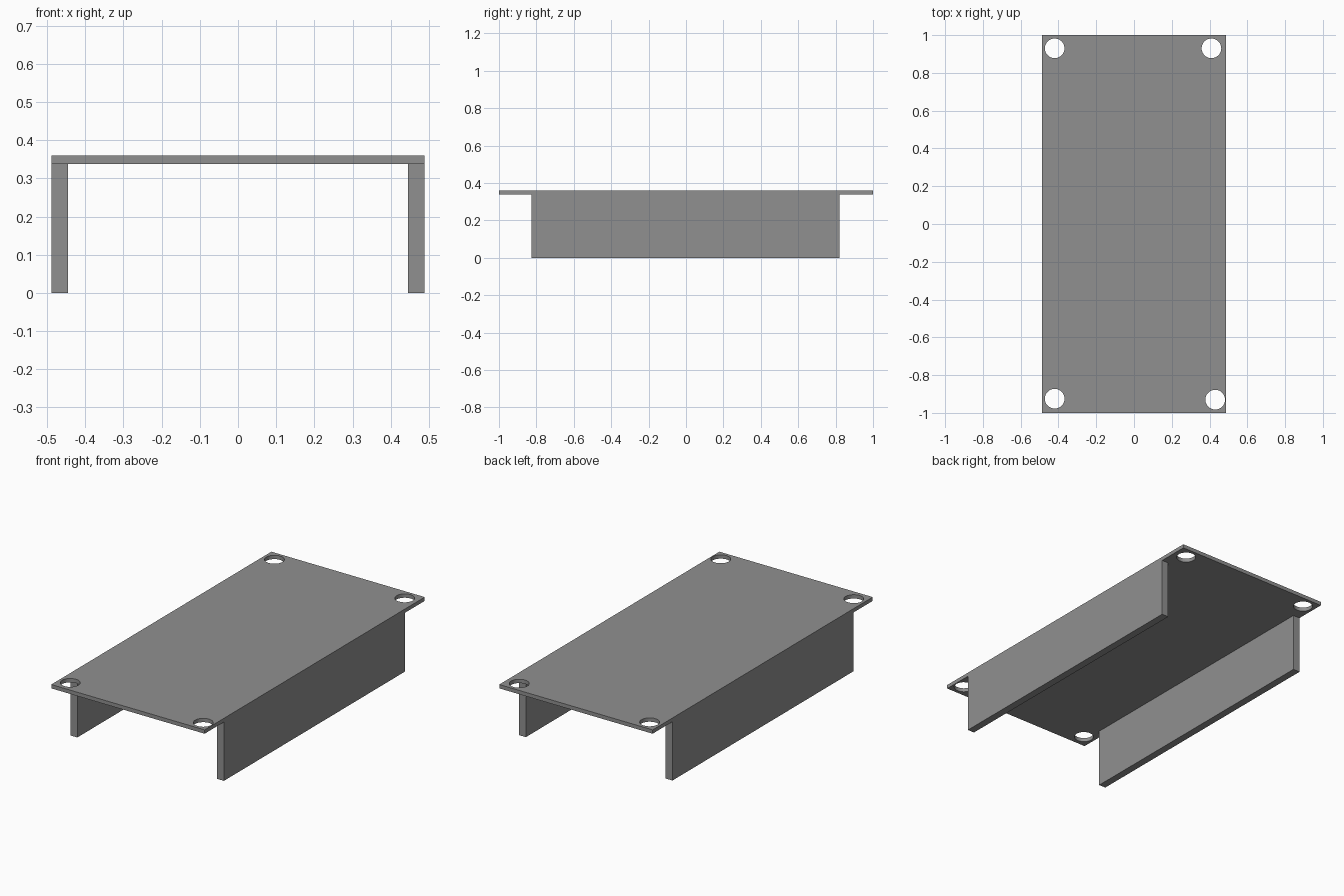
import bpy

if "Cube" in bpy.data.objects:
    bpy.data.objects.remove(bpy.data.objects["Cube"])

grey = bpy.data.materials.new("plain grey")
grey.diffuse_color = (0.28, 0.28, 0.28, 1)
grey.use_nodes = True
grey.node_tree.nodes["Principled BSDF"].inputs["Base Color"].default_value = grey.diffuse_color


def box(name, lo, hi):
    """Box spanning two opposite corners."""
    bpy.ops.mesh.primitive_cube_add(size=1)
    ob = bpy.context.object
    ob.name = name
    for v in ob.data.vertices:
        for i in range(3):
            v.co[i] = hi[i] if v.co[i] > 0 else lo[i]
    ob.data.materials.append(grey)
    return ob


# Top plate
TOP, UNDER = 0.36, 0.338
plate = box("top_plate", (-0.488, -1, UNDER), (0.488, 1, TOP))

# Round corner holes cut through the plate
for i, (x, y) in enumerate([(-0.42, 0.93), (0.41, 0.93), (-0.42, -0.925), (0.43, -0.93)]):
    bpy.ops.mesh.primitive_cylinder_add(vertices=48, radius=0.052, depth=0.2,
                                        location=(x, y, 0.35))
    cutter = bpy.context.object
    cutter.name = f"hole_cutter_{i + 1}"
    cutter.data.materials.append(grey)
    cutter.hide_render = True
    cutter.hide_set(True)
    cut = plate.modifiers.new("corner_hole", 'BOOLEAN')
    cut.operation = 'DIFFERENCE'
    cut.solver = 'EXACT'
    cut.object = cutter

# Smooth hole walls with sharp rims
bpy.ops.object.select_all(action='DESELECT')
plate.select_set(True)
bpy.context.view_layer.objects.active = plate
bpy.ops.object.shade_smooth_by_angle()

# Side walls under the long edges
for name, x0, x1 in [("left_wall", -0.488, -0.445), ("right_wall", 0.445, 0.488)]:
    box(name, (x0, -0.825, 0), (x1, 0.82, UNDER))
